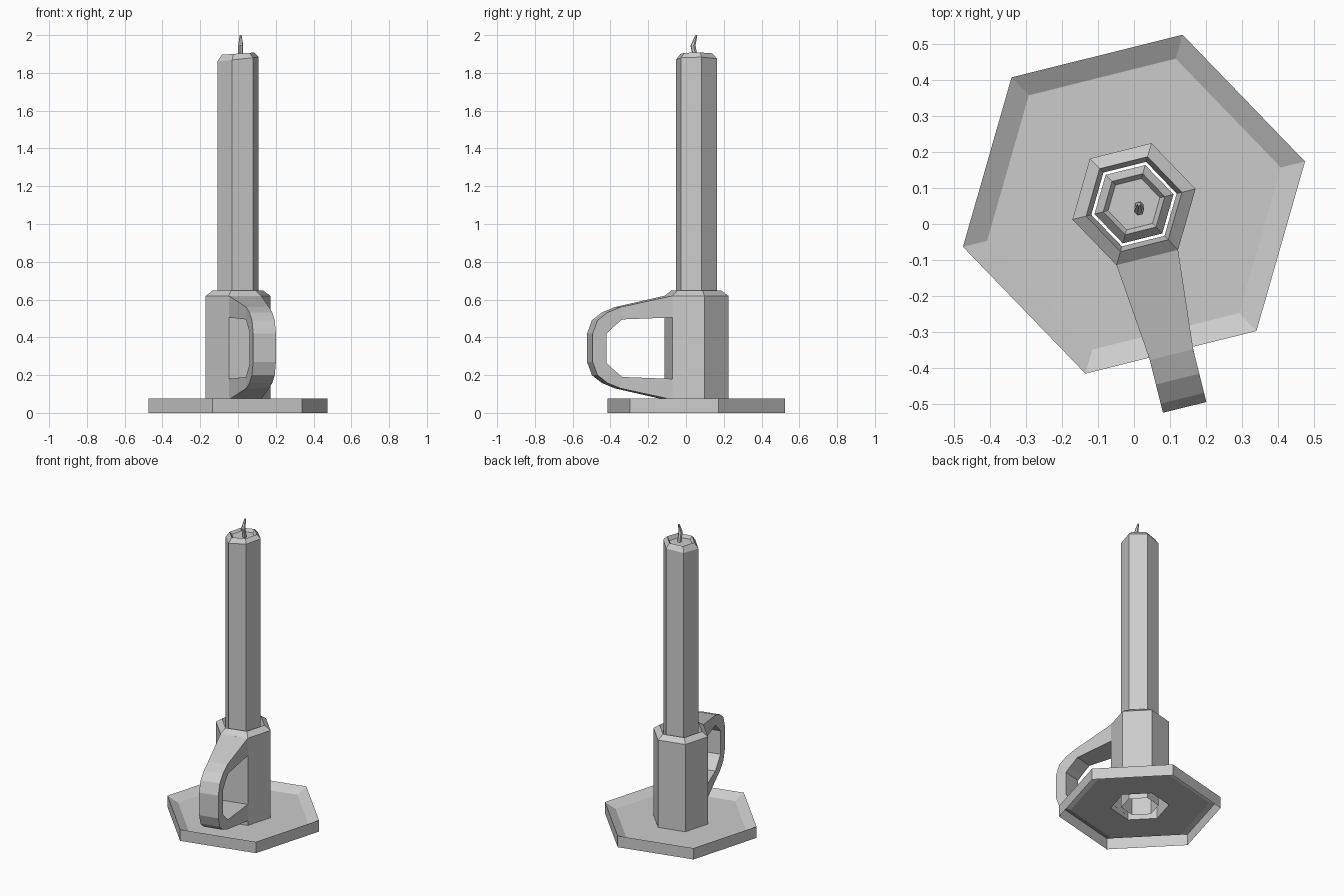
import bpy, math

if "Cube" in bpy.data.objects:
    bpy.data.objects.remove(bpy.data.objects["Cube"])

CY = 0.055                      # shared axis of all hexagonal parts
A0 = math.radians(14)           # hexagon rotation


def make(name, verts, faces):
    me = bpy.data.meshes.new(name)
    me.from_pydata(verts, [], faces)
    me.update()
    ob = bpy.data.objects.new(name, me)
    bpy.context.collection.objects.link(ob)
    return ob


def hex_part(name, rings, cap=False):
    """Stack six-sided rings (radius, z, tilt, dx, dy) into a faceted shell."""
    verts, faces = [], []
    for r, z, *rest in rings:
        tilt, dx, dy = (list(rest) + [0, 0, 0])[:3]
        for k in range(6):
            a = A0 + k * math.pi / 3
            verts.append((dx + r * math.cos(a), CY + dy + r * math.sin(a),
                          z + tilt * math.cos(a)))
    for i in range(len(rings) - 1):
        for k in range(6):
            n = (k + 1) % 6
            faces.append((i*6 + k, i*6 + n, i*6 + 6 + n, i*6 + 6 + k))
    if cap:
        b = 6 * (len(rings) - 1)
        faces.append(tuple(range(b, b + 6)))
    return make(name, verts, faces)


# Dish with raised rim, hollow underneath
hex_part("dish", [(0.489, 0), (0.489, 0.075), (0.42, 0.04), (0.176, 0.04)])

# Candle socket
hex_part("socket", [(0.176, 0.04), (0.176, 0.62), (0.137, 0.648), (0.122, 0.60)])

# Candle with bevelled rim and melted hollow
hex_part("candle", [(0.113, 0.04), (0.113, 1.872, 0.012), (0.088, 1.902, 0.006),
                    (0.074, 1.882)], cap=True)

# Bent wick
hex_part("wick", [(0.013, 1.88, 0, 0.014, -0.005), (0.014, 1.945, 0, 0.014, -0.018),
                  (0.005, 2.0, 0, 0.014, 0.0)], cap=True)

# Handle: outer and inner loops (distance from axis, z), lower half mirrored
outer = [(0.152, 0.62), (0.43, 0.56), (0.50, 0.532), (0.555, 0.49), (0.581, 0.42)]
inner = [(0.152, 0.505), (0.42, 0.495), (0.45, 0.47), (0.48, 0.445), (0.505, 0.42)]
outer += [(s, 0.69 - z) for s, z in reversed(outer)]
inner += [(s, 0.685 - z) for s, z in reversed(inner)]
d = math.radians(-76)
ux, uy = math.cos(d), math.sin(d)


def handle_point(s, z, side):
    t = min(1, (s - 0.152) / 0.27)
    w = side * (0.088 + (0.062 - 0.088) * t)
    return (ux * s - uy * w, CY + uy * s + ux * w, z)


verts, faces = [], []
for o, i in zip(outer, inner):
    verts += [handle_point(*o, -1), handle_point(*o, 1),
              handle_point(*i, 1), handle_point(*i, -1)]
for j in range(len(outer) - 1):
    for k in range(4):
        n = (k + 1) % 4
        faces.append((j*4 + k, j*4 + 4 + k, j*4 + 4 + n, j*4 + n))
make("handle", verts, faces)
